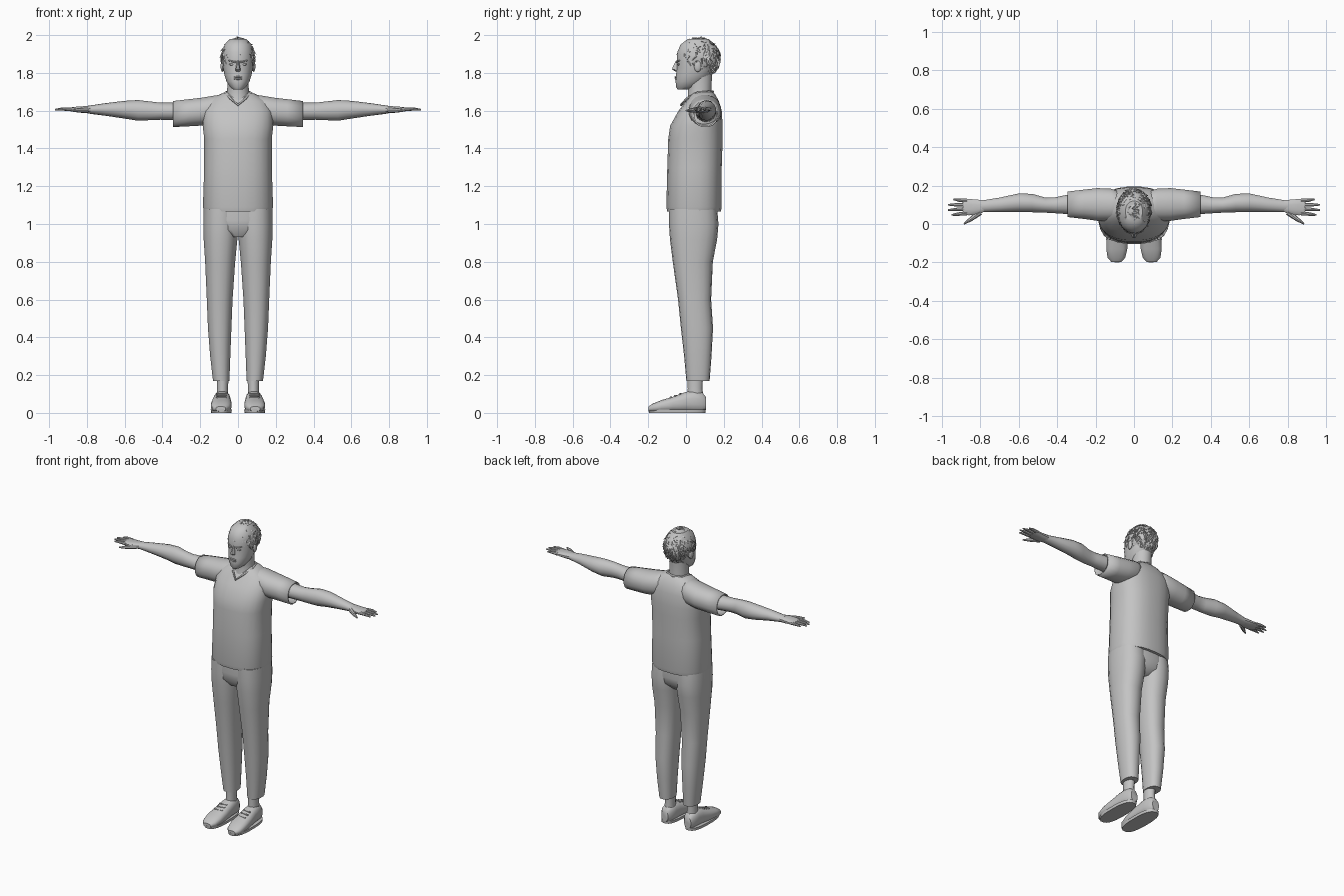
import bpy, bmesh, math, random
from mathutils import Vector, Matrix

cube = bpy.data.objects.get("Cube")
if cube:
    bpy.data.objects.remove(cube, do_unlink=True)

grey = bpy.data.materials.new("plain grey")
grey.use_nodes = True
GREY = (0.55, 0.55, 0.55, 1)
grey.diffuse_color = GREY
grey.node_tree.nodes["Principled BSDF"].inputs["Base Color"].default_value = GREY
made = []


def finish(name, bm, side=1):
    """Turn a bmesh into an object; side -1 mirrors it across x."""
    if side < 0:
        bmesh.ops.scale(bm, vec=(-1, 1, 1), verts=bm.verts)
    bmesh.ops.recalc_face_normals(bm, faces=bm.faces)
    mesh = bpy.data.meshes.new(name)
    bm.to_mesh(mesh)
    bm.free()
    mesh.materials.append(grey)
    obj = bpy.data.objects.new(name, mesh)
    bpy.context.collection.objects.link(obj)
    made.append(obj)
    return obj


def loft(name, axis, rings, sides=16, power=2.0, side=1, cap=True):
    """Skin rounded sections (position, u0, u1, v0, v1) along an axis."""
    bm = bmesh.new()
    loops = []
    for pos, u0, u1, v0, v1 in rings:
        loop = []
        for i in range(sides):
            a = math.tau * (i + 0.5) / sides
            c, s = math.cos(a), math.sin(a)
            u = (u0 + u1) / 2 + (u1 - u0) / 2 * math.copysign(abs(c) ** (2 / power), c)
            v = (v0 + v1) / 2 + (v1 - v0) / 2 * math.copysign(abs(s) ** (2 / power), s)
            co = {"x": (pos, u, v), "y": (u, pos, v), "z": (u, v, pos)}[axis]
            loop.append(bm.verts.new(co))
        loops.append(loop)
    for a, b in zip(loops, loops[1:]):
        for i in range(sides):
            j = (i + 1) % sides
            bm.faces.new((a[i], a[j], b[j], b[i]))
    if cap:
        bm.faces.new(loops[0])
        bm.faces.new(loops[-1])
    return finish(name, bm, side)


def rod(bm, start, end, r1, r2, sides=8, flat=1.0):
    """Add a tapered rod between two points."""
    start, end = Vector(start), Vector(end)
    d = end - start
    turn = d.to_track_quat("Z", "Y").to_matrix().to_4x4()
    m = Matrix.Translation((start + end) / 2) @ turn @ Matrix.Diagonal((1, flat, 1, 1))
    bmesh.ops.create_cone(bm, cap_ends=True, segments=sides, radius1=r1, radius2=r2,
                          depth=d.length, matrix=m)


def ball(name, centre, radii, side=1):
    bm = bmesh.new()
    m = Matrix.Translation(centre) @ Matrix.Diagonal((*radii, 1))
    bmesh.ops.create_uvsphere(bm, u_segments=12, v_segments=8, radius=1, matrix=m)
    return finish(name, bm, side)


def centred(rows):
    """Expand (position, half width, front, back) into symmetric sections."""
    return [(p, -w, w, f, b) for p, w, f, b in rows]


# Shirt body, hips and neck
loft("shirt_body", "z", centred([
    (1.065, .18, -.1, .185), (1.09, .187, -.105, .19), (1.3, .18, -.1, .19),
    (1.45, .18, -.095, .195), (1.52, .188, -.085, .195), (1.6, .185, -.04, .19),
    (1.65, .16, 0, .175), (1.685, .1, .025, .155), (1.7, .065, .04, .14)]), 24, 2.5)
loft("trouser_hips", "z", centred([
    (.93, .05, -.06, .12), (.97, .17, -.085, .16), (1.02, .183, -.09, .17),
    (1.1, .183, -.088, .165)]), 20, 2.4)
loft("neck", "z", centred([
    (1.61, .07, -.01, .13), (1.67, .063, .008, .14), (1.72, .058, .01, .135),
    (1.79, .058, 0, .14)]))

# V-shaped collar
curve = bpy.data.curves.new("collar", "CURVE")
curve.dimensions = "3D"
curve.bevel_depth = .006
curve.bevel_resolution = 1
path = [(0, -.026, 1.63), (.04, .005, 1.665), (.068, .06, 1.695), (.055, .12, 1.7), (0, .143, 1.7),
        (-.055, .12, 1.7), (-.068, .06, 1.695), (-.04, .005, 1.665)]
spline = curve.splines.new("POLY")
spline.points.add(len(path) - 1)
for point, co in zip(spline.points, path):
    point.co = (*co, 1)
spline.use_cyclic_u = True
curve.materials.append(grey)
bpy.context.collection.objects.link(bpy.data.objects.new("collar", curve))

# Head, nose and mouth
loft("head", "z", centred([
    (1.712, .025, -.045, .02), (1.725, .042, -.053, .06), (1.755, .062, -.056, .1),
    (1.79, .073, -.054, .135), (1.83, .08, -.048, .15), (1.86, .082, -.05, .16),
    (1.91, .082, -.047, .165), (1.95, .072, -.03, .15), (1.98, .045, .01, .12)]), 20, 2.15)
loft("nose", "z", centred([
    (1.808, .012, -.058, -.03), (1.818, .015, -.075, -.03), (1.828, .012, -.074, -.03),
    (1.865, .007, -.054, -.03)]), 8)
for lip_z in (1.768, 1.778):
    ball("lip", (0, -.053, lip_z), (.022, .007, .005))

# Hair cap, trimmed along the hairline
CENTRE, RADII = Vector((0, .068, 1.88)), Vector((.086, .111, .105))


def in_hair(p):
    return p.z > 1.915 - 1.05 * (p.y + .04) and p.z > 1.755


bm = bmesh.new()
bmesh.ops.create_icosphere(bm, subdivisions=4, radius=1,
                           matrix=Matrix.Translation(CENTRE) @ Matrix.Diagonal((*RADII, 1)))
bmesh.ops.delete(bm, geom=[f for f in bm.faces if not in_hair(f.calc_center_median())],
                 context="FACES")
finish("hair_cap", bm)

# Jagged locks swept over the cap
random.seed(4)
bm = bmesh.new()
locks = 0
while locks < 330:
    n = Vector([random.gauss(0, 1) for _ in range(3)]).normalized()
    root = CENTRE + n * RADII
    if not in_hair(root):
        continue
    sweep = Vector((random.uniform(-.7, .7), random.uniform(-.8, .5), -.7))
    if n.z > .6:
        sweep.z = 0
    sweep = (sweep - n * sweep.dot(n)).normalized()
    tip = root + sweep * random.uniform(.02, .04) + n * random.uniform(-.004, .006)
    tip.z = min(tip.z, 1.997)
    rod(bm, root - n * .003, tip, .011, .001, 4, .6)
    locks += 1
bmesh.ops.translate(bm, vec=(0, 0, 0), verts=bm.verts)
finish("hair_locks", bm)

for s, tag in ((1, "left"), (-1, "right")):
    # Eyes, brows and ears
    ball(tag + "_eye", (.033, -.037, 1.845), (.014, .008, .006), s)
    bm = bmesh.new()
    rod(bm, (.013, -.049, 1.857), (.052, -.034, 1.866), .005, .003, 6)
    finish(tag + "_brow", bm, s)
    ball(tag + "_ear", (.083, .062, 1.835), (.009, .019, .03), s)

    # Short sleeve with an open cuff
    sleeve = loft(tag + "_sleeve", "x", [
        (.05, .03, .16, 1.56, 1.69), (.12, .015, .185, 1.53, 1.682),
        (.19, .015, .188, 1.52, 1.67), (.26, .025, .18, 1.516, 1.662),
        (.345, .035, .17, 1.512, 1.652)], 16, 2.2, s, cap=False)
    cuff = sleeve.modifiers.new("thickness", "SOLIDIFY")
    cuff.thickness = .008

    # Arm
    loft(tag + "_arm", "x", [
        (.2, .05, .16, 1.54, 1.645), (.34, .05, .155, 1.55, 1.642),
        (.41, .055, .14, 1.552, 1.642), (.46, .058, .138, 1.55, 1.648),
        (.53, .06, .158, 1.547, 1.656), (.6, .062, .16, 1.558, 1.652),
        (.7, .062, .138, 1.573, 1.64), (.78, .062, .125, 1.583, 1.628),
        (.8, .06, .125, 1.587, 1.625)], 14, 2, s)

    # Hand with four fingers and a thumb
    loft(tag + "_palm", "x", [
        (.78, .062, .125, 1.586, 1.626), (.82, .047, .128, 1.587, 1.624),
        (.86, .044, .132, 1.592, 1.621), (.89, .048, .13, 1.597, 1.617)], 12, 2.4, s)
    bm = bmesh.new()
    for y, tip_x, tip_y in ((.056, .95, .047), (.078, .968, .073),
                            (.1, .968, .1), (.121, .94, .128)):
        mid = ((.88 + tip_x) / 2, (y + tip_y) / 2, 1.609)
        rod(bm, (.87, y, 1.607), mid, .011, .009)
        rod(bm, mid, (tip_x, tip_y, 1.606), .009, .004)
    rod(bm, (.8, .062, 1.604), (.85, .024, 1.602), .016, .011)
    rod(bm, (.85, .024, 1.602), (.885, .001, 1.6), .011, .004)
    finish(tag + "_fingers", bm, s)

    # Trouser leg
    loft(tag + "_trouser_leg", "z", [
        (.17, .045, .133, .002, .125), (.3, .04, .148, -.01, .135),
        (.45, .034, .16, -.027, .143), (.6, .028, .166, -.042, .133),
        (.8, .014, .175, -.07, .142), (.92, .002, .183, -.085, .165),
        (1, -.004, .185, -.09, .172), (1.08, -.004, .183, -.09, .165)], 18, 2.3, s)

    # Ankle, shoe, sole and laces
    loft(tag + "_ankle", "z", [
        (.07, .05, .115, .005, .095), (.13, .052, .112, .008, .088),
        (.2, .048, .114, .005, .092)], 12, 2, s)
    loft(tag + "_shoe", "y", [
        (.105, .06, .11, .015, .085), (.085, .046, .122, .004, .11),
        (.04, .04, .128, .004, .118), (0, .038, .132, .004, .112),
        (-.07, .034, .142, .004, .086), (-.13, .034, .145, .004, .068),
        (-.175, .045, .138, .004, .05), (-.198, .065, .118, .008, .034)], 16, 2.5, s)
    loft(tag + "_sole", "z", [
        (0, .034, .143, -.197, .104), (.018, .032, .145, -.2, .106)], 24, 2.6, s)
    bm = bmesh.new()
    for y, z in ((-.025, .104), (-.05, .095), (-.075, .085)):
        rod(bm, (.062, y, z - .004), (.114, y - .008, z - .004), .005, .005, 6)
    finish(tag + "_laces", bm, s)

# Smooth shading with sharp creases
bpy.ops.object.select_all(action="DESELECT")
for obj in made:
    if obj.name != "hair_locks":
        obj.select_set(True)
        bpy.context.view_layer.objects.active = obj
bpy.ops.object.shade_smooth_by_angle(angle=math.radians(40))
